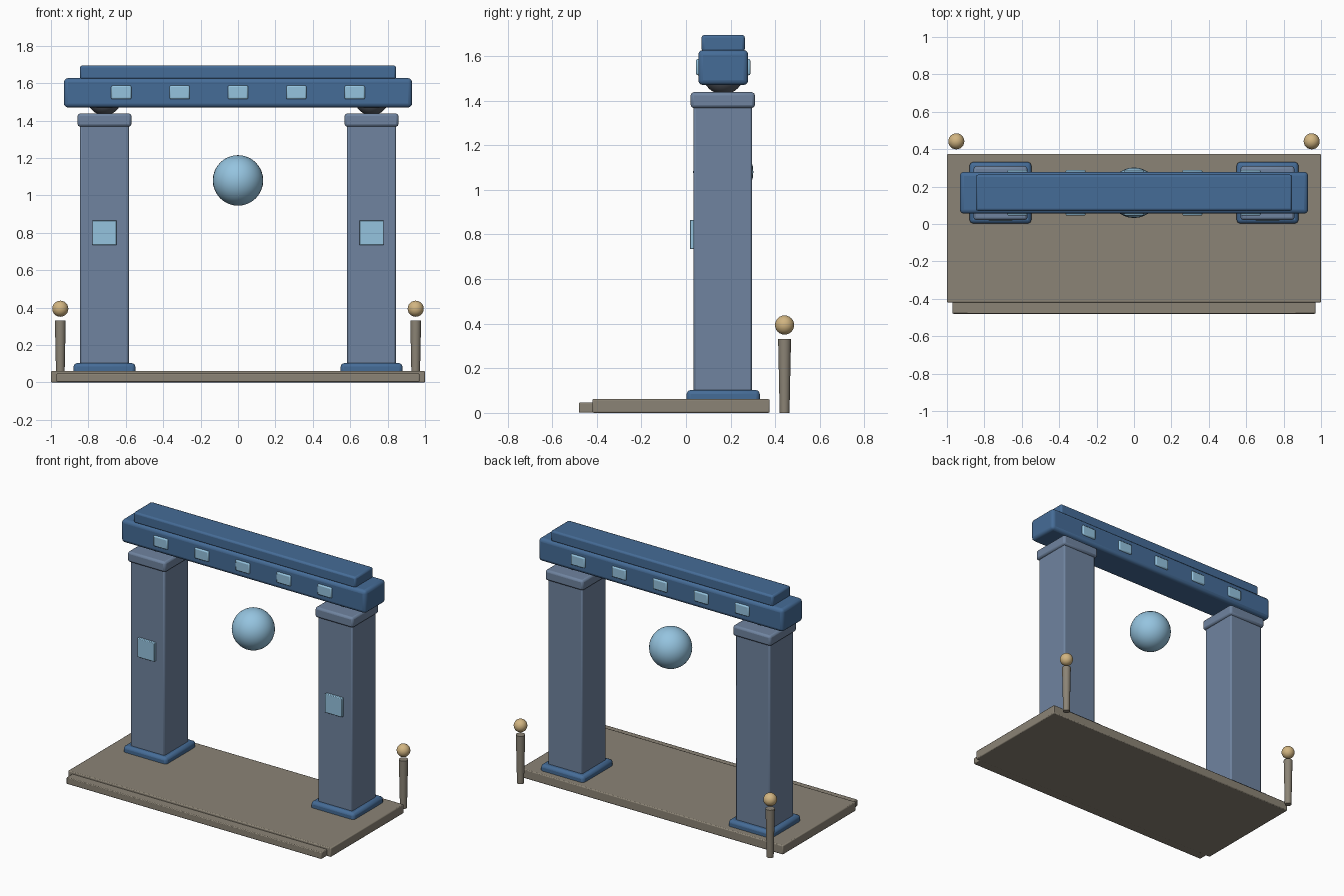
import bpy

if "Cube" in bpy.data.objects:
    bpy.data.objects.remove(bpy.data.objects["Cube"])


def material(name, rgb):
    m = bpy.data.materials.new(name)
    m.diffuse_color = (*rgb, 1)
    m.use_nodes = True
    m.node_tree.nodes["Principled BSDF"].inputs["Base Color"].default_value = m.diffuse_color
    return m


STONE = material("stone", (0.26, 0.23, 0.18))
PILLAR = material("pillar_blue", (0.16, 0.23, 0.35))
NAVY = material("deep_blue", (0.06, 0.15, 0.31))
GLOW = material("pale_blue", (0.30, 0.55, 0.74))
DARK = material("dark_grey", (0.10, 0.11, 0.13))
GOLD = material("warm_gold", (0.64, 0.46, 0.22))
CY = 0.167  # depth centre of the gate


def finish(name, mat):
    o = bpy.context.object
    o.name = name
    o.data.materials.append(mat)
    bpy.ops.object.shade_smooth_by_angle(angle=0.6)
    return o


def box(name, mat, x, y, z, bevel, segments=2):
    """Bevelled box from (min, max) ranges."""
    bpy.ops.mesh.primitive_cube_add(size=1, location=[sum(r) / 2 for r in (x, y, z)])
    o = bpy.context.object
    o.scale = [r[1] - r[0] for r in (x, y, z)]
    bpy.ops.object.transform_apply(location=False, rotation=False, scale=True)
    o = finish(name, mat)
    b = o.modifiers.new("bevel", 'BEVEL')
    b.width, b.segments = bevel, segments
    return o


def around(c, half):
    return (c - half, c + half)


def ball(name, mat, loc, r, seg=32):
    bpy.ops.mesh.primitive_uv_sphere_add(segments=seg, ring_count=seg // 2, radius=r, location=loc)
    return finish(name, mat)


# Platform and front step
box("platform", STONE, (-1, 1), (-0.42, 0.375), (0, 0.062), 0.006)
box("front_step", STONE, (-0.97, 0.97), (-0.48, -0.38), (0.001, 0.047), 0.005)

for side, s in (("left", -1), ("right", 1)):
    px = s * 0.714
    # Pillar with foot, cap, bearing ball and glowing panel
    box(side + "_pillar_foot", NAVY, around(px, 0.165), around(CY, 0.164), (0.03, 0.103), 0.018)
    box(side + "_pillar", PILLAR, around(px, 0.131), around(CY - 0.002, 0.131), (0.04, 1.375), 0.01)
    box(side + "_pillar_cap", PILLAR, around(px, 0.144), around(CY - 0.002, 0.144), (1.367, 1.438), 0.014)
    ball(side + "_bearing", DARK, (px, CY, 1.52), 0.092)
    box(side + "_panel", GLOW, around(px, 0.065), (0.017, 0.06), (0.735, 0.866), 0.004)
    # Lamp post behind the platform
    bpy.ops.mesh.primitive_cone_add(vertices=20, radius1=0.022, radius2=0.029, depth=0.332,
                                    location=(s * 0.95, 0.442, 0.166))
    finish(side + "_lamp_post", STONE)
    ball(side + "_lamp", GOLD, (s * 0.95, 0.442, 0.394), 0.043, 24)

# Lintel, top rail and floating orb
box("lintel", NAVY, (-0.931, 0.931), around(CY, 0.112), (1.47, 1.627), 0.022, 3)
box("top_rail", NAVY, (-0.845, 0.845), around(CY, 0.097), (1.62, 1.695), 0.012)
ball("floating_orb", GLOW, (0, CY, 1.08), 0.135)

# Inlaid blocks on both faces of the lintel
for i in range(5):
    x = (i - 2) * 0.312
    for face, s in (("front", -1), ("back", 1)):
        box(f"{face}_inlay_{i + 1}", GLOW, around(x, 0.054), around(CY + s * 0.1, 0.022),
            (1.514, 1.587), 0.008)
